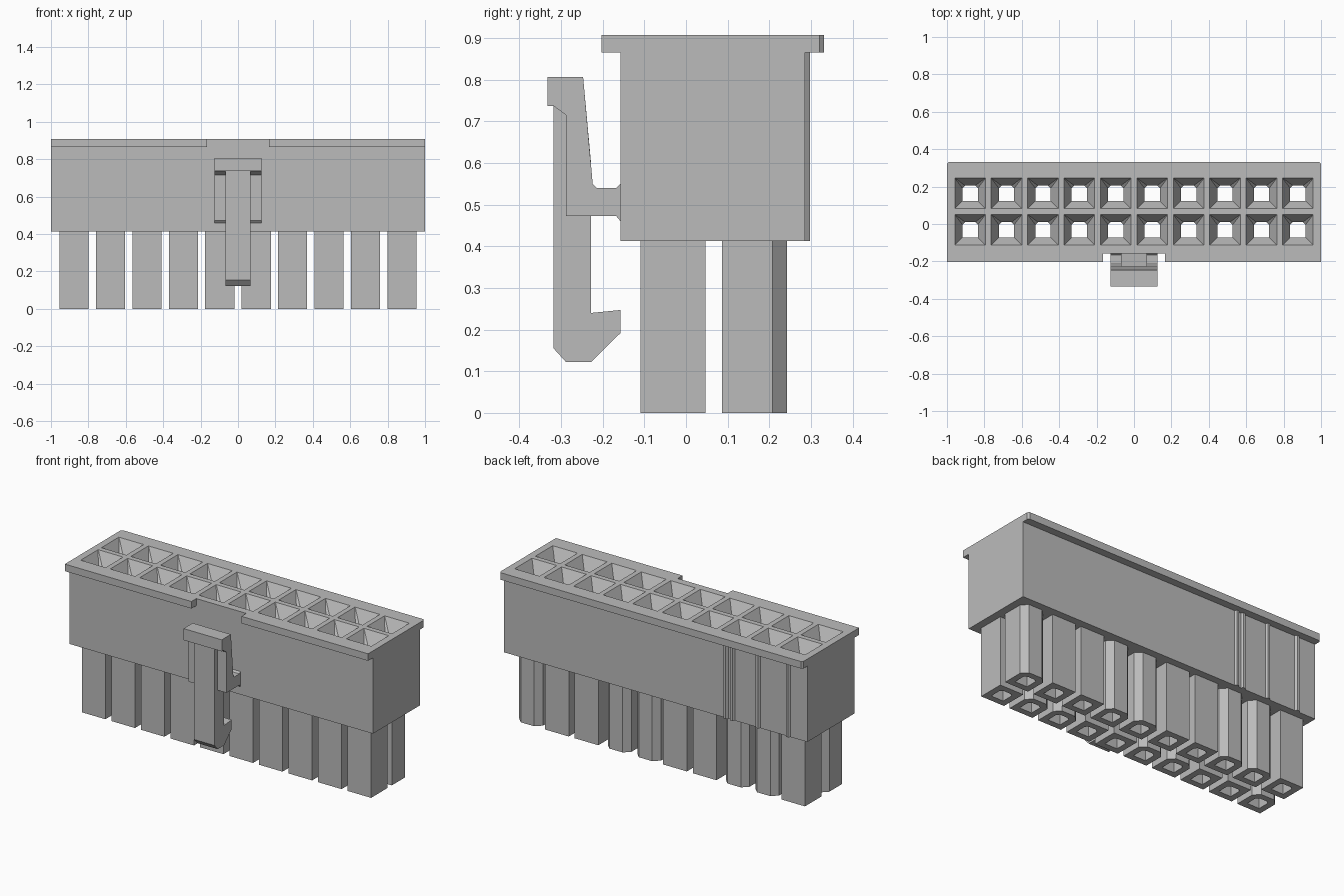
import bpy, bmesh

if "Cube" in bpy.data.objects:
    bpy.data.objects.remove(bpy.data.objects["Cube"])

GREY = (0.5, 0.5, 0.5, 1)
plastic = bpy.data.materials.new("light_grey_plastic")
plastic.use_nodes = True
plastic.diffuse_color = GREY
plastic.node_tree.nodes["Principled BSDF"].inputs["Base Color"].default_value = GREY

PITCH = 0.1947
ROWS = {"front": -0.031, "back": 0.164}
Z_BODY, Z_RIM, Z_TOP = 0.413, 0.865, 0.907


def finish(name, bm):
    """Clean the mesh and make it an object."""
    bmesh.ops.remove_doubles(bm, verts=bm.verts, dist=1e-5)
    bmesh.ops.recalc_face_normals(bm, faces=bm.faces)
    mesh = bpy.data.meshes.new(name)
    bm.to_mesh(mesh)
    bm.free()
    mesh.materials.append(plastic)
    obj = bpy.data.objects.new(name, mesh)
    bpy.context.collection.objects.link(obj)
    return obj


def loft(bm, rings, cap_start=True, cap_end=True):
    """Skin a list of equal-length point rings."""
    loops = [[bm.verts.new(p) for p in ring] for ring in rings]
    n = len(loops[0])
    for a, b in zip(loops, loops[1:]):
        for i in range(n):
            j = (i + 1) % n
            bm.faces.new((a[i], a[j], b[j], b[i]))
    if cap_start:
        bm.faces.new(loops[0])
    if cap_end:
        bm.faces.new(loops[-1])


def prism_z(bm, outline, z0, z1):
    loft(bm, [[(x, y, z) for x, y in outline] for z in (z0, z1)])


def prism_x(bm, outline, x0, x1):
    loft(bm, [[(x, y, z) for y, z in outline] for x in (x0, x1)])


def d_ring(x, y, z, h, c):
    """Square of half-width h whose two back corners are cut by c."""
    return [(x - h, y - h, z), (x + h, y - h, z), (x + h, y + h - c, z),
            (x + h - c, y + h, z), (x - h + c, y + h, z), (x - h, y + h - c, z)]


columns = [(i - 4.5) * PITCH for i in range(10)]

# Main housing block, with keying ribs on the back face
outline = [(-1, 0.286), (-1, -0.157), (1, -0.157), (1, 0.286)]
for rx in (-0.463, -0.507, -0.675, -0.875):
    outline += [(rx + 0.016, 0.286), (rx + 0.007, 0.298),
                (rx - 0.007, 0.298), (rx - 0.016, 0.286)]
bm = bmesh.new()
prism_z(bm, outline, Z_BODY, Z_RIM)
housing = finish("housing_block", bm)

# Top flange, notched at the front for the latch
half = [(0.165, -0.157), (0.165, -0.203), (1, -0.203), (1, 0.321), (0.991, 0.331)]
bm = bmesh.new()
prism_z(bm, half + [(-x, y) for x, y in reversed(half)], Z_RIM, Z_TOP)
flange = finish("top_flange", bm)

# Funnel-mouthed contact cavities cut through block and flange
bm = bmesh.new()
for y in ROWS.values():
    for x in columns:
        loft(bm, [d_ring(x, y, Z_TOP + 0.03, 0.082, 0.001),
                  d_ring(x, y, Z_TOP, 0.082, 0.001),
                  d_ring(x, y, Z_TOP - 0.07, 0.041, 0.014),
                  d_ring(x, y, Z_BODY - 0.02, 0.041, 0.014)])
cutter = finish("cavity_cutter", bm)
cutter.hide_render = True
for obj in (housing, flange):
    mod = obj.modifiers.new("cavities", "BOOLEAN")
    mod.operation = "DIFFERENCE"
    mod.solver = "EXACT"
    mod.object = cutter
    bpy.context.view_layer.objects.active = obj
    bpy.ops.object.modifier_apply(modifier=mod.name)
bpy.data.objects.remove(cutter)

# Contact towers: hollow tubes, some keyed with cut back corners
keyed = {"front": (0, 3, 4, 7, 8), "back": (1, 2, 5, 6, 9)}
for row, y in ROWS.items():
    bm = bmesh.new()
    for i, x in enumerate(columns):
        cut = 0.034 if i in keyed[row] else 0.0
        loft(bm, [d_ring(x, y, Z_BODY, 0.078, cut), d_ring(x, y, 0, 0.078, cut),
                  d_ring(x, y, 0, 0.041, 0.014), d_ring(x, y, Z_BODY, 0.041, 0.014)],
             False, False)
    finish(row + "_contact_towers", bm)

# Latch lever with thumb pad and hook
lever = [(-0.333, 0.806), (-0.247, 0.806), (-0.228, 0.6), (-0.228, 0.24),
         (-0.157, 0.247), (-0.157, 0.192), (-0.228, 0.122), (-0.288, 0.122),
         (-0.318, 0.155), (-0.318, 0.737), (-0.333, 0.737)]
bm = bmesh.new()
prism_x(bm, lever, -0.068, 0.068)
finish("latch_lever", bm)

# Side arms joining the lever to the housing
arm = [(-0.333, 0.806), (-0.247, 0.806), (-0.224, 0.55), (-0.215, 0.54),
       (-0.167, 0.54), (-0.157, 0.55), (-0.157, 0.46), (-0.168, 0.473),
       (-0.288, 0.473), (-0.288, 0.715), (-0.318, 0.737), (-0.333, 0.737)]
for side, s in (("left", 1), ("right", -1)):
    bm = bmesh.new()
    prism_x(bm, arm, s * 0.068, s * 0.126)
    finish(side + "_latch_arm", bm)
